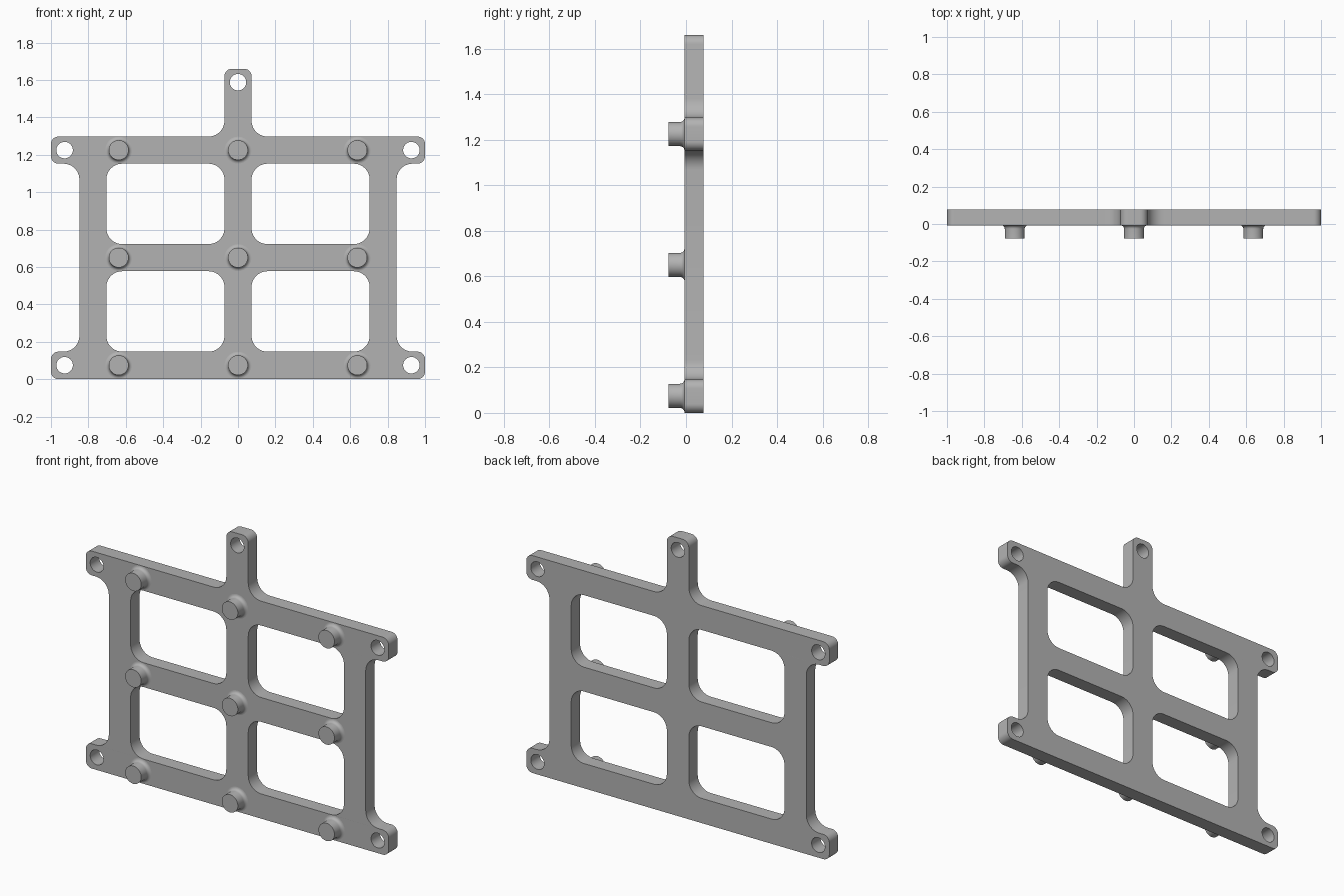
import bpy
import bmesh
from math import pi, sin, cos, tan, radians
from mathutils import Vector, Matrix

cube = bpy.data.objects.get("Cube")
if cube:
    bpy.data.objects.remove(cube, do_unlink=True)

grey = bpy.data.materials.new("matte_grey")
grey.use_nodes = True
colour = (0.45, 0.45, 0.45, 1)
grey.diffuse_color = colour
grey.node_tree.nodes["Principled BSDF"].inputs["Base Color"].default_value = colour

FRONT, BACK, TIP = -0.007, 0.077, -0.077
RIB = 0.0725        # half width of the bars
LOW, MID, HIGH = 0.075, 0.65, 1.225
SMALL, LARGE = 0.04, 0.085


def rounded(corners, steps=10):
    """Round every (x, z, radius) corner of a closed outline with an arc."""
    points = []
    for i, (x, z, r) in enumerate(corners):
        p = Vector((x, z))
        a = (Vector(corners[i - 1][:2]) - p).normalized()
        b = (Vector(corners[(i + 1) % len(corners)][:2]) - p).normalized()
        half = a.angle(b) / 2
        centre = p + (a + b).normalized() * (r / sin(half))
        start = p + a * (r / tan(half)) - centre
        end = p + b * (r / tan(half)) - centre
        sweep = start.angle_signed(end)
        for k in range(steps + 1):
            t = -sweep * k / steps
            points.append(centre + Matrix.Rotation(t, 2) @ start)
    return points


def circle(x, z, r, n=40):
    return [Vector((x + r * cos(2 * pi * k / n), z + r * sin(2 * pi * k / n)))
            for k in range(n)]


def finish(obj):
    obj.data.materials.clear()
    obj.data.materials.append(grey)
    bpy.ops.object.select_all(action='DESELECT')
    obj.select_set(True)
    bpy.context.view_layer.objects.active = obj
    bpy.ops.object.shade_smooth_by_angle(angle=radians(35))


def add_mesh(name, bm):
    mesh = bpy.data.meshes.new(name)
    bm.to_mesh(mesh)
    bm.free()
    obj = bpy.data.objects.new(name, mesh)
    bpy.context.collection.objects.link(obj)
    finish(obj)
    return obj


def add_plate(name, loops):
    """Fill the outline with its openings and give it thickness."""
    curve = bpy.data.curves.new(name + "_outline", 'CURVE')
    curve.dimensions = '2D'
    curve.fill_mode = 'BOTH'
    curve.extrude = (BACK - FRONT) / 2
    for loop in loops:
        spline = curve.splines.new('POLY')
        spline.points.add(len(loop) - 1)
        for point, p in zip(spline.points, loop):
            point.co = (p.x, p.y, 0, 1)
        spline.use_cyclic_u = True
    helper = bpy.data.objects.new(name + "_outline", curve)
    bpy.context.collection.objects.link(helper)
    bpy.context.view_layer.update()
    graph = bpy.context.evaluated_depsgraph_get()
    mesh = bpy.data.meshes.new_from_object(helper.evaluated_get(graph))
    bm = bmesh.new()
    bm.from_mesh(mesh)
    bpy.data.objects.remove(helper)
    bpy.data.meshes.remove(mesh)
    bmesh.ops.remove_doubles(bm, verts=bm.verts, dist=1e-5)
    stand = Matrix.Translation((0, (FRONT + BACK) / 2, 0)) @ Matrix.Rotation(pi / 2, 4, 'X')
    bmesh.ops.transform(bm, matrix=stand, verts=bm.verts)
    bmesh.ops.recalc_face_normals(bm, faces=bm.faces)
    return add_mesh(name, bm)


def add_post(name, x, z):
    """Turn a peg with a flared foot, pointing forward."""
    radius, flare = 0.053, 0.019
    profile = [(0, TIP), (radius, TIP)]
    for k in range(7):
        t = pi / 2 * k / 6
        profile.append((radius + flare * (1 - cos(t)), FRONT - flare * (1 - sin(t))))
    bm = bmesh.new()
    verts = [bm.verts.new((r, y, 0)) for r, y in profile]
    edges = [bm.edges.new(pair) for pair in zip(verts, verts[1:])]
    bmesh.ops.spin(bm, geom=verts + edges, cent=(0, 0, 0), axis=(0, 1, 0),
                   angle=2 * pi, steps=40)
    bmesh.ops.remove_doubles(bm, verts=bm.verts, dist=1e-5)
    bmesh.ops.recalc_face_normals(bm, faces=bm.faces)
    # The foot is open against the plate, so orient by the tip face
    if min(bm.faces, key=lambda f: f.calc_center_median().y).normal.y > 0:
        bmesh.ops.reverse_faces(bm, faces=bm.faces)
    bmesh.ops.translate(bm, vec=(x, 0, z), verts=bm.verts)
    return add_mesh(name, bm)


# Frame outline: right half from the foot up to the arm, then mirrored
half_outline = [
    (1, LOW - RIB - 0.0025, SMALL), (1, LOW + RIB, SMALL),
    (0.848, LOW + RIB, LARGE), (0.848, HIGH - RIB, LARGE),
    (1, HIGH - RIB, SMALL), (1, HIGH + RIB, SMALL),
    (RIB, HIGH + RIB, LARGE), (RIB, 1.66, SMALL),
]
loops = [rounded(half_outline + [(-x, z, r) for x, z, r in reversed(half_outline)])]

# Four windows
for side in (-1, 1):
    for bottom, top in ((LOW, MID), (MID, HIGH)):
        a, b = side * RIB, side * 0.704
        z0, z1 = bottom + RIB, top - RIB
        loops.append(rounded([(a, z0, LARGE), (b, z0, LARGE),
                              (b, z1, LARGE), (a, z1, LARGE)]))

# Mounting holes in the corner tabs and the arm
for x, z in ((-0.927, LOW), (0.927, LOW), (-0.927, HIGH), (0.927, HIGH), (0, 1.588)):
    loops.append(circle(x, z, 0.044))

add_plate("frame_plate", loops)

# Grid of pegs on the front
for row, z in (("lower", LOW), ("middle", MID), ("upper", HIGH)):
    for column, x in (("right", -0.638), ("centre", 0), ("left", 0.638)):
        add_post(f"{row}_{column}_peg", x, z)
